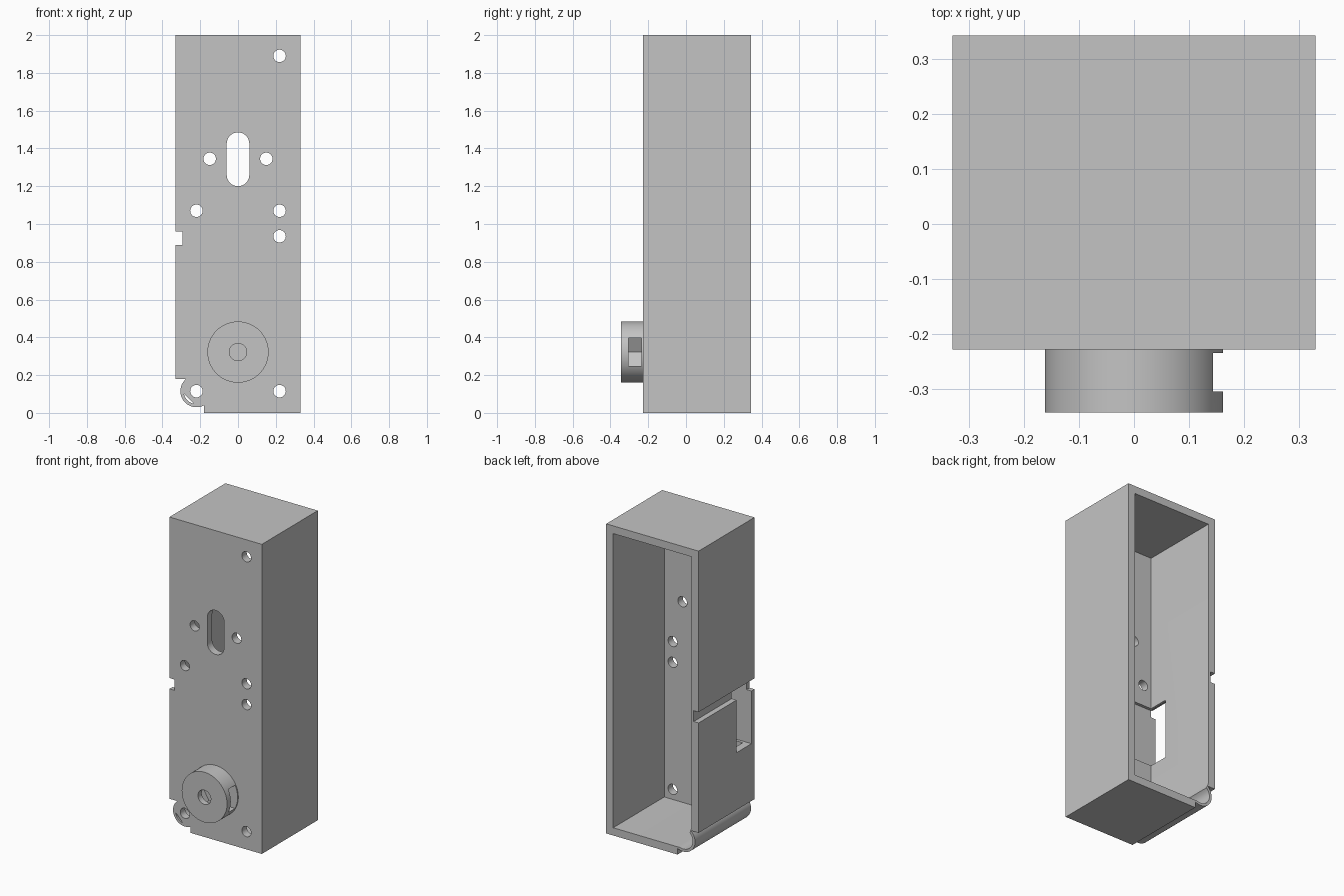
import bpy
import bmesh
from math import cos, sin, pi, radians

cube = bpy.data.objects.get("Cube")
if cube:
    bpy.data.objects.remove(cube, do_unlink=True)

grey = bpy.data.materials.new("plain grey")
grey.use_nodes = True
grey.diffuse_color = (0.55, 0.55, 0.55, 1)
grey.node_tree.nodes["Principled BSDF"].inputs["Base Color"].default_value = (0.55, 0.55, 0.55, 1)

FRONT, BACK = -0.228, 0.343
WALL = 0.05
HINGE = (-0.22, 0.115)


def arc(centre, radius, start, end, steps):
    """Points on an arc in the xz plane, angles in degrees."""
    angles = [radians(start + (end - start) * i / steps) for i in range(steps + 1)]
    return [(centre[0] + radius * cos(a), centre[1] + radius * sin(a)) for a in angles]


def circle(centre, radius, steps=32):
    return arc(centre, radius, 0, 360, steps)[:-1]


def rect(x0, x1, z0, z1):
    return [(x0, z0), (x1, z0), (x1, z1), (x0, z1)]


def prism(name, profile, y0, y1):
    """Extrude an xz profile along y."""
    bm = bmesh.new()
    face = bm.faces.new([bm.verts.new((x, y0, z)) for x, z in profile])
    ext = bmesh.ops.extrude_face_region(bm, geom=[face])
    verts = [v for v in ext["geom"] if isinstance(v, bmesh.types.BMVert)]
    bmesh.ops.translate(bm, verts=verts, vec=(0, y1 - y0, 0))
    bmesh.ops.recalc_face_normals(bm, faces=bm.faces)
    mesh = bpy.data.meshes.new(name)
    bm.to_mesh(mesh)
    bm.free()
    mesh.materials.append(grey)
    obj = bpy.data.objects.new(name, mesh)
    bpy.context.collection.objects.link(obj)
    return obj


def cut(target, profile, y0, y1):
    """Subtract an extruded profile from the target."""
    cutter = prism("cutter", profile, y0, y1)
    cutter.hide_render = True
    mod = target.modifiers.new("cut", "BOOLEAN")
    mod.operation = "DIFFERENCE"
    mod.solver = "EXACT"
    mod.object = cutter
    bpy.context.view_layer.objects.active = target
    bpy.ops.object.modifier_apply(modifier=mod.name)
    bpy.data.objects.remove(cutter, do_unlink=True)


def smooth(obj):
    bpy.ops.object.select_all(action="DESELECT")
    obj.select_set(True)
    bpy.context.view_layer.objects.active = obj
    bpy.ops.object.shade_smooth_by_angle(angle=radians(25))


# Casing with a rounded hinge corner at the lower right
outline = [(-0.33, 2), (0.33, 2), (0.33, 0), (-0.18, 0)]
outline += arc(HINGE, 0.085, 298, 130, 24) + [(-0.33, 0.18)]
casing = prism("casing", outline, FRONT, BACK)

# Hollow inside, open at the back
hollow = [(-0.33 + WALL, 2 - WALL), (0.33 - WALL, 2 - WALL), (0.33 - WALL, WALL)]
hollow += [(-0.18, WALL)] + arc(HINGE, 0.068, 290, 132, 24) + [(-0.28, 0.2)]
cut(casing, hollow, FRONT + WALL, BACK + 0.1)

# Side groove, switch window and its recess behind the front wall
cut(casing, rect(-0.4, -0.295, 0.89, 0.96), FRONT - 0.1, BACK + 0.1)
cut(casing, rect(-0.4, -0.1, 0.55, 0.935), -0.197, -0.045)

# Screw holes in the front wall
holes = [(0.22, 1.89), (-0.15, 1.345), (0.15, 1.345), (-0.22, 1.07),
         (0.22, 1.07), (0.22, 0.935), (0.22, 0.115), HINGE]
for centre in holes:
    cut(casing, circle(centre, 0.033), FRONT - 0.1, FRONT + 0.1)

# Long slot
slot = arc((0, 1.425), 0.06, 0, 180, 16) + arc((0, 1.26), 0.06, 180, 360, 16)
cut(casing, slot, FRONT - 0.1, FRONT + 0.1)

# Sliver opening beside the hinge hole
cut(casing, arc(HINGE, 0.068, 190, 258, 10), FRONT - 0.1, FRONT + 0.1)
smooth(casing)

# Round knob with a centre hole and a nut pocket open to the left side
AXIS = (0, 0.322)
knob = prism("knob", circle(AXIS, 0.162, 64), -0.343, FRONT)
r = 0.075 / cos(pi / 6)
pocket = arc(AXIS, r, 120, 240, 2)
pocket += [(0.3, AXIS[1] - 0.075), (0.3, AXIS[1] + 0.075)]
cut(knob, pocket, -0.305, -0.235)
cut(knob, circle(AXIS, 0.046), -0.4, -0.25)
smooth(knob)
